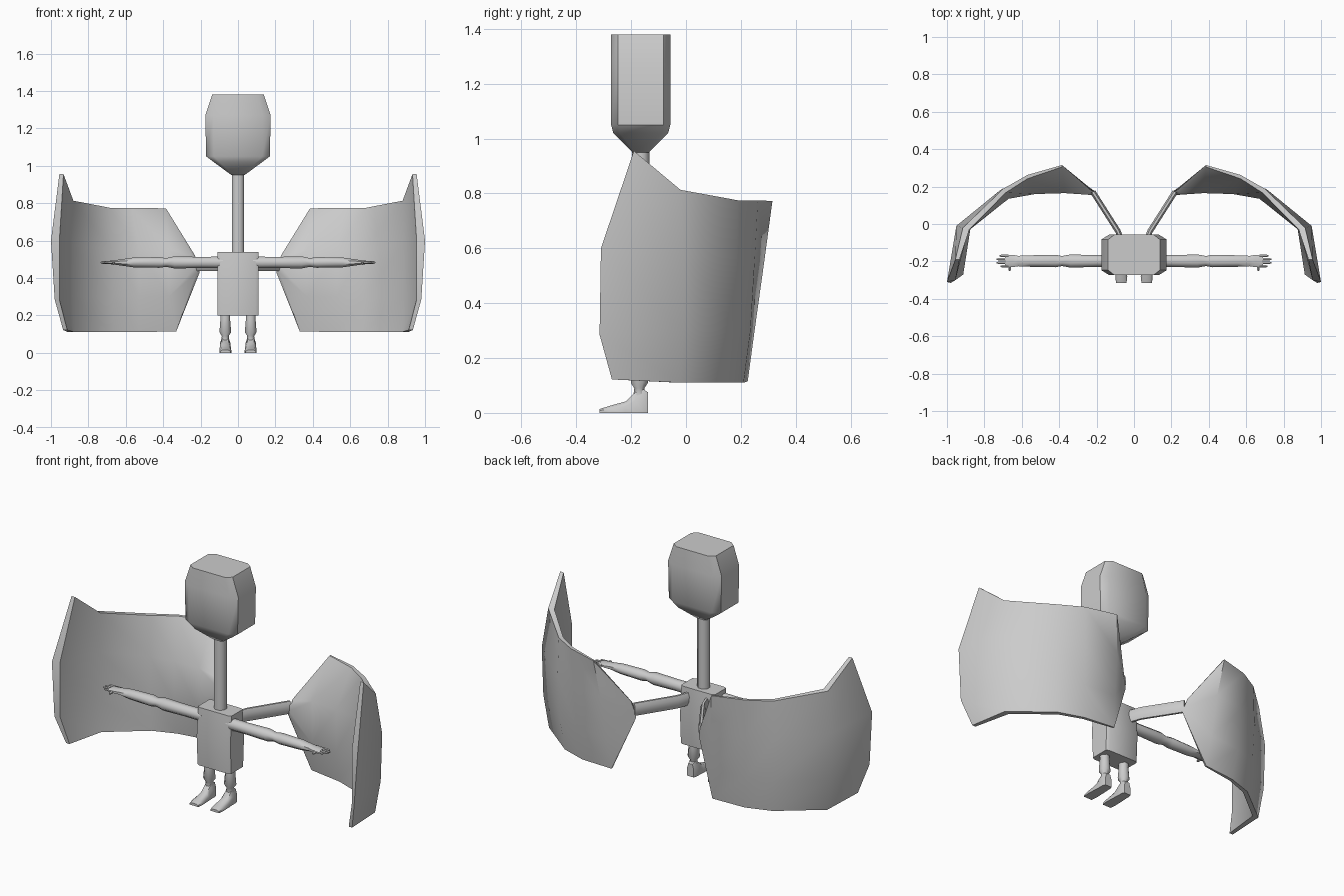
import bpy
import bmesh
import math
from mathutils import Vector

if "Cube" in bpy.data.objects:
    bpy.data.objects.remove(bpy.data.objects["Cube"], do_unlink=True)

grey = bpy.data.materials.new("plain_grey")
grey.use_nodes = True
grey.diffuse_color = (0.6, 0.6, 0.6, 1)
grey.node_tree.nodes["Principled BSDF"].inputs["Base Color"].default_value = grey.diffuse_color

CENTRE_Y = -0.165


def finish(name, bm, angle=40, mirror=False):
    """Turn a bmesh into a shaded object, optionally mirrored across x."""
    bmesh.ops.recalc_face_normals(bm, faces=bm.faces)
    mesh = bpy.data.meshes.new(name)
    bm.to_mesh(mesh)
    bm.free()
    mesh.materials.append(grey)
    obj = bpy.data.objects.new(name, mesh)
    bpy.context.collection.objects.link(obj)
    bpy.ops.object.select_all(action="DESELECT")
    obj.select_set(True)
    bpy.context.view_layer.objects.active = obj
    bpy.ops.object.shade_smooth_by_angle(angle=math.radians(angle))
    if mirror:
        modifier = obj.modifiers.new("Mirror", "MIRROR")
        modifier.use_mirror_merge = False
    return obj


def loft(name, rings, angle=40, mirror=False):
    """Skin a list of equal-sized point rings and cap both ends."""
    bm = bmesh.new()
    loops = [[bm.verts.new(p) for p in ring] for ring in rings]
    count = len(loops[0])
    for low, high in zip(loops, loops[1:]):
        for i in range(count):
            j = (i + 1) % count
            bm.faces.new((low[i], low[j], high[j], high[i]))
    bm.faces.new(loops[0])
    bm.faces.new(loops[-1])
    return finish(name, bm, angle, mirror)


def chamfered(x, y, z, hx, hy, cut):
    """Level rectangle with cut corners."""
    a, b = hx * (1 - cut), hy * (1 - cut)
    corners = [(hx, -b), (hx, b), (a, hy), (-a, hy), (-hx, b), (-hx, -b), (-a, -hy), (a, -hy)]
    return [Vector((x + u, y + v, z)) for u, v in corners]


def oval(centre, side, up, sides=8):
    """Oval ring spanned by two half-axis vectors."""
    turns = [math.tau * (i + 0.5) / sides for i in range(sides)]
    return [Vector(centre) + Vector(side) * math.cos(t) + Vector(up) * math.sin(t) for t in turns]


# Head, neck and body
head = [(0.95, 0.035, 0.03), (1.02, 0.13, 0.1), (1.05, 0.17, 0.108),
        (1.27, 0.175, 0.108), (1.38, 0.138, 0.108)]
loft("head", [chamfered(0, CENTRE_Y, z, hx, hy, 0.24) for z, hx, hy in head], 50)
loft("neck", [oval((0, CENTRE_Y, z), (0.036, 0, 0), (0, 0.034, 0)) for z in (0.5, 0.98)], 50)
loft("body", [chamfered(0, CENTRE_Y, z, 0.11, hy, 0.15)
              for z, hy in ((0.2, 0.065), (0.37, 0.075), (0.54, 0.06))], 50)

# Legs
leg = [(0.24, 0.03), (0.18, 0.028), (0.11, 0.034), (0.09, 0.02), (0.06, 0.024)]
loft("leg", [oval((0.068, -0.17, z), (r, 0, 0), (0, r, 0)) for z, r in leg], 50, True)

# Feet, swept from heel to toe
foot = [(-0.138, 0.022, 0.075), (-0.155, 0.028, 0.085), (-0.185, 0.028, 0.075),
        (-0.22, 0.03, 0.042), (-0.28, 0.032, 0.025), (-0.315, 0.028, 0.014)]
loft("foot", [[Vector((0.068 + s * w, y, z)) for s, z in
               ((-1, 0), (1, 0), (1, h * 0.6), (0.6, h), (-0.6, h), (-1, h * 0.6))]
              for y, w, h in foot], 50, True)

# Arms with a pinched elbow and a flat hand
ARM_Y, ARM_Z = -0.198, 0.483
arm = [(0.08, 0.034, 0.034), (0.2, 0.034, 0.032), (0.34, 0.038, 0.035), (0.385, 0.029, 0.025),
       (0.42, 0.036, 0.031), (0.56, 0.033, 0.028), (0.62, 0.03, 0.019), (0.65, 0.036, 0.014),
       (0.69, 0.034, 0.009)]
loft("arm", [oval((x, ARM_Y, ARM_Z), (0, w, 0), (0, 0, h)) for x, w, h in arm], 50, True)

# Fingers and thumb
for i, reach in enumerate((0.715, 0.735, 0.735, 0.72)):
    y = ARM_Y - 0.028 + i * 0.0187
    loft(f"finger_{i + 1}", [oval((x, y, ARM_Z), (0, r, 0), (0, 0, r), 6)
                             for x, r in ((0.67, 0.008), (reach - 0.01, 0.007), (reach, 0.003))],
         50, True)
loft("thumb", [oval((0.665, y, ARM_Z - 0.004), (r, 0, 0), (0, 0, r), 6)
               for y, r in ((-0.215, 0.009), (-0.245, 0.008), (-0.252, 0.004))], 50, True)

# Wing struts reaching from the back of the body
strut = [(0.05, -0.14), (0.085, -0.04), (0.22, 0.172)]
loft("wing_strut", [oval((x, y, 0.475), (0.014, -0.008, 0), (0, 0, 0.04)) for x, y in strut],
     50, True)

# Wings: outer skin columns from root to tip, each listed bottom to top
outer = [
    [(0.205, 0.172, 0.43), (0.21, 0.175, 0.46), (0.22, 0.18, 0.49), (0.23, 0.18, 0.52)],
    [(0.33, 0.225, 0.115), (0.345, 0.25, 0.3), (0.36, 0.285, 0.55), (0.385, 0.315, 0.772)],
    [(0.53, 0.21, 0.11), (0.55, 0.235, 0.3), (0.56, 0.25, 0.55), (0.57, 0.262, 0.775)],
    [(0.68, 0.16, 0.11), (0.7, 0.18, 0.3), (0.71, 0.185, 0.55), (0.7, 0.188, 0.775)],
    [(0.91, -0.02, 0.11), (0.94, -0.01, 0.3), (0.95, -0.01, 0.58), (0.915, -0.02, 0.813)],
    [(0.935, -0.27, 0.122), (0.98, -0.315, 0.285), (1.0, -0.31, 0.6), (0.955, -0.19, 0.955)],
]
# Inner skin: rim offset toward the body and the bulged middle rows
rim = [(0.015, -0.012), (0, -0.01), (0, -0.02), (-0.015, -0.02), (-0.035, -0.008), (-0.022, 0)]
middle = [(0.225, 0.155), (0.37, 0.165), (0.53, 0.16), (0.67, 0.135), (0.885, -0.03), (0.955, -0.3)]

bm = bmesh.new()
out_verts = [[bm.verts.new(p) for p in column] for column in outer]
in_verts = []
for column, (dx, dy), (mx, my) in zip(outer, rim, middle):
    inner = []
    for row, (x, y, z) in enumerate(column):
        place = (mx, my, z) if row in (1, 2) else (x + dx, y + dy, z)
        inner.append(bm.verts.new(place))
    in_verts.append(inner)
last_col, last_row = len(outer) - 1, len(outer[0]) - 1
for skin in (out_verts, in_verts):
    for c in range(last_col):
        for r in range(last_row):
            bm.faces.new((skin[c][r], skin[c + 1][r], skin[c + 1][r + 1], skin[c][r + 1]))
for c in range(last_col):
    for r in (0, last_row):
        bm.faces.new((out_verts[c][r], out_verts[c + 1][r], in_verts[c + 1][r], in_verts[c][r]))
for r in range(last_row):
    for c in (0, last_col):
        bm.faces.new((out_verts[c][r], out_verts[c][r + 1], in_verts[c][r + 1], in_verts[c][r]))
finish("wing", bm, 45, True)
